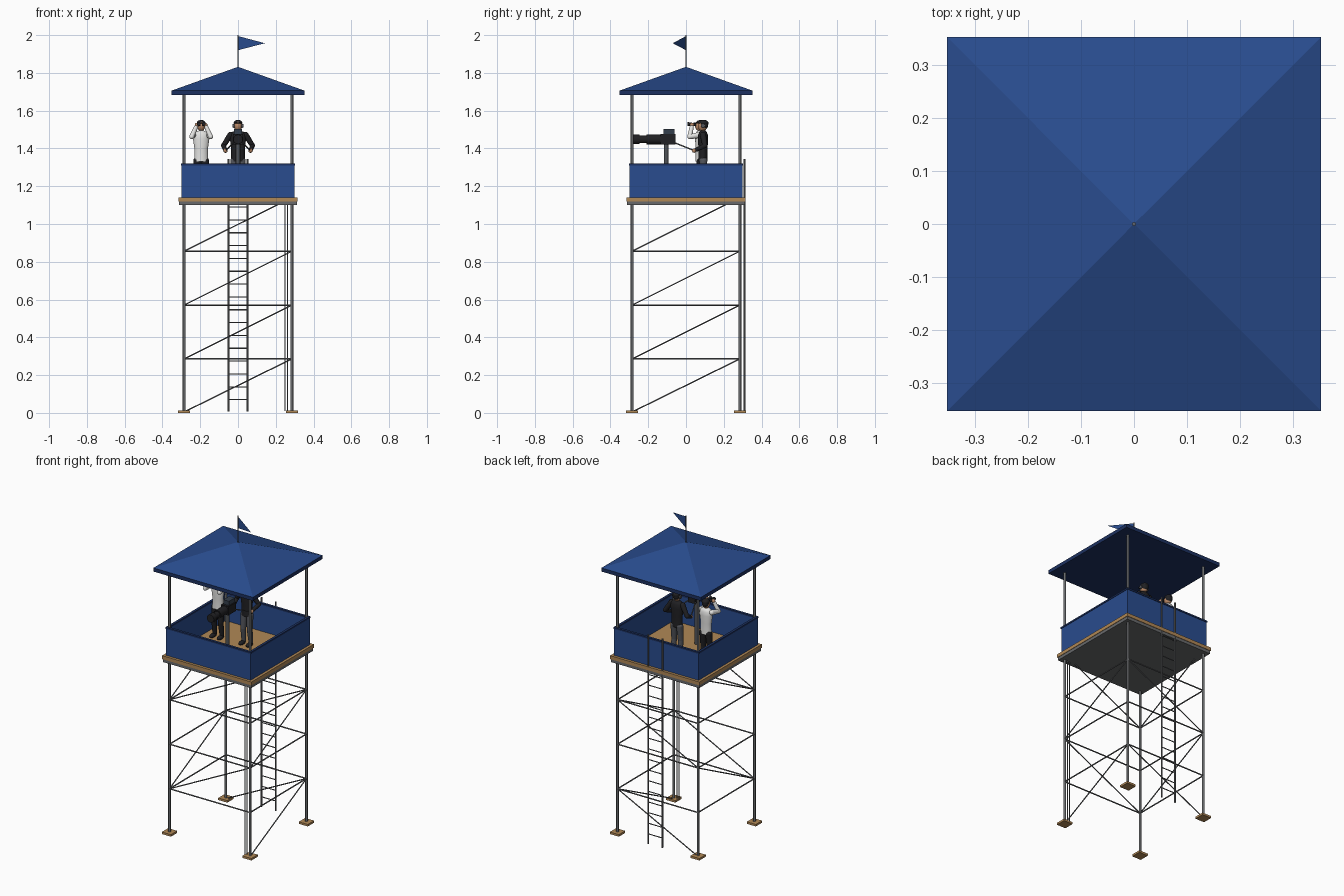
import bpy, bmesh, math
from mathutils import Vector, Matrix

if "Cube" in bpy.data.objects:
    bpy.data.objects.remove(bpy.data.objects["Cube"])


def material(name, srgb):
    m = bpy.data.materials.new(name)
    lin = [((c / 255 + 0.055) / 1.055) ** 2.4 if c > 10 else c / 255 / 12.92 for c in srgb]
    m.diffuse_color = (*lin, 1)
    m.use_nodes = True
    m.node_tree.nodes["Principled BSDF"].inputs["Base Color"].default_value = m.diffuse_color
    return m


BLUE = material("blue_panel", (41, 76, 142))
NAVY = material("navy_trim", (28, 48, 96))
WOOD = material("wood", (176, 136, 86))
STEEL = material("steel", (104, 106, 108))
DARK = material("dark_steel", (80, 83, 87))
BLACK = material("black", (32, 32, 35))
WHITE = material("white_cloth", (228, 228, 226))
SKIN = material("skin", (190, 140, 105))
GREY = material("grey_cloth", (84, 86, 92))
SLATE = material("slate_device", (52, 62, 76))


# shape helpers: each adds a primitive to a bmesh
def box(bm, lo, hi):
    lo, hi = Vector(lo), Vector(hi)
    mat = Matrix.Translation((lo + hi) / 2) @ Matrix.Diagonal((*(hi - lo), 1))
    bmesh.ops.create_cube(bm, size=1, matrix=mat)


def tube(bm, a, b, r1, r2=None, seg=20):
    a, b = Vector(a), Vector(b)
    d = b - a
    mat = Matrix.Translation((a + b) / 2) @ d.to_track_quat('Z', 'Y').to_matrix().to_4x4()
    bmesh.ops.create_cone(bm, cap_ends=True, segments=seg, radius1=r1,
                          radius2=r1 if r2 is None else r2, depth=d.length, matrix=mat)


def ball(bm, c, r):
    r = r if isinstance(r, tuple) else (r, r, r)
    mat = Matrix.Translation(c) @ Matrix.Diagonal((*r, 1))
    bmesh.ops.create_uvsphere(bm, u_segments=20, v_segments=12, radius=1, matrix=mat)


def limb(bm, pts, radii):
    for i in range(len(pts) - 1):
        tube(bm, pts[i], pts[i + 1], radii[i], radii[i + 1])
    for p, r in zip(pts, radii):
        ball(bm, p, r)


def loft(bm, x, y, rings):
    """Stack of ellipses (z, half width, half depth), capped."""
    n, rows = 20, []
    for z, rx, ry in rings:
        rows.append([bm.verts.new((x + rx * math.cos(k * math.tau / n), y + ry * math.sin(k * math.tau / n), z))
                     for k in range(n)])
    for a, b in zip(rows, rows[1:]):
        for k in range(n):
            bm.faces.new((a[k], a[(k + 1) % n], b[(k + 1) % n], b[k]))
    bm.faces.new(rows[0][::-1])
    bm.faces.new(rows[-1])


def part(name, mat, *calls):
    bm = bmesh.new()
    for fn, *args in calls:
        fn(bm, *args)
    me = bpy.data.meshes.new(name)
    bm.to_mesh(me)
    bm.free()
    me.materials.append(mat)
    ob = bpy.data.objects.new(name, me)
    bpy.context.collection.objects.link(ob)
    return ob


L = 0.285
corners = [(sx * L, sy * L) for sx in (-1, 1) for sy in (-1, 1)]

# legs and foot plates
part("foot_plates", WOOD, *[(box, (x - .032, y - .032, 0), (x + .032, y + .032, .013)) for x, y in corners])
part("corner_posts", STEEL, *[(tube, (x, y, .01), (x, y, 1.69), .0075) for x, y in corners])

# horizontal braces on all sides; diagonals alternate between back/right and front/left
levels = [0.005, .286, .571, .856, 1.14]
braces = []
for s in (-L, L):
    for z in levels[1:4]:
        braces += [(tube, (-L, s, z), (L, s, z), .004), (tube, (s, -L, z), (s, L, z), .004)]
for i, (z0, z1) in enumerate(zip(levels, levels[1:])):
    s = L if i % 2 == 0 else -L
    braces += [(tube, (-L, s, z0), (L, s, z1), .0035), (tube, (s, -L, z0), (s, L, z1), .0035)]
part("braces", STEEL, *braces)

# cables running down beside the front right leg
part("cables", STEEL, *[(tube, (x, -L, .01), (x, -L, 1.11), .0025) for x in (.25, .263)])

# ladder
part("ladder_rails", STEEL, *[(tube, (x, .31, .008), (x, .31, 1.345), .005) for x in (-.05, .05)])
part("ladder_rungs", STEEL, *[(tube, (-.05, .31, .07 + .068 * i), (.05, .31, .07 + .068 * i), .003)
                              for i in range(16)])

# platform
part("platform_frame", STEEL, (box, (-.313, -.313, 1.10), (.313, .313, 1.119)))
part("platform_floor", WOOD, (box, (-.316, -.316, 1.119), (.316, .316, 1.141)))


# parapet walls with a cap
def ring(o, t, z0, z1):
    return [(box, (-o, -o, z0), (o, -o + t, z1)), (box, (-o, o - t, z0), (o, o, z1)),
            (box, (-o, -o + t, z0), (-o + t, o - t, z1)), (box, (o - t, -o + t, z0), (o, o - t, z1))]


part("parapet_walls", BLUE, *ring(.299, .010, 1.14, 1.311))
part("parapet_cap", NAVY, *ring(.302, .016, 1.311, 1.321))


# roof
def pyramid(bm, half, z0, z1):
    base = [bm.verts.new((x * half, y * half, z0)) for x, y in ((-1, -1), (1, -1), (1, 1), (-1, 1))]
    top = bm.verts.new((0, 0, z1))
    bm.faces.new(base[::-1])
    for i in range(4):
        bm.faces.new((base[i], base[(i + 1) % 4], top))


part("roof_eaves", NAVY, (box, (-.352, -.352, 1.683), (.352, .352, 1.706)))
part("roof_pyramid", BLUE, (pyramid, .352, 1.706, 1.832))

# flag
part("flag_pole", STEEL, (tube, (0, 0, 1.82), (0, 0, 2.0), .0035))


def pennant(bm):
    bm.faces.new([bm.verts.new(p) for p in ((0, 0, 1.995), (0, 0, 1.92), (.142, -.07, 1.957))])


part("flag", BLUE, (pennant,))

# camera on a pedestal, with long lens and steering bars
CZ = 1.448
part("camera_pedestal", DARK, (tube, (0, -.105, 1.14), (0, -.105, 1.42), .012))
part("camera_body", BLACK, (box, (-.026, -.135, 1.42), (.026, -.055, 1.476)))
part("camera_viewfinder", SLATE, (box, (-.02, -.12, 1.476), (.02, -.06, 1.503)))
part("camera_lens", BLACK, (tube, (0, -.21, CZ), (0, -.13, CZ), .026),
     (tube, (0, -.255, CZ), (0, -.2, CZ), .02), (tube, (0, -.28, CZ), (0, -.245, CZ), .025))
part("steering_bars", DARK, *[(tube, (s * .025, -.06, 1.43), (s * .066, .045, 1.388), .0035) for s in (-1, 1)])


# people
def person(name, x, y, shirt, trousers, elbow, hand, sleeve_end):
    P = lambda dx, dy, z: (x + dx, y + dy, z)
    part(name + "_legs", trousers, *[(limb, [P(s * .02, .002, 1.335), P(s * .023, -.004, 1.245), P(s * .025, .004, 1.16)],
                                      [.021, .017, .013]) for s in (-1, 1)])
    part(name + "_shoes", BLACK, *[(ball, P(s * .026, -.012, 1.152), (.015, .03, .013)) for s in (-1, 1)])
    part(name + "_torso", shirt, (loft, x, y, [(1.33, .037, .025), (1.36, .036, .024), (1.40, .036, .024),
                                               (1.45, .043, .027), (1.475, .042, .025), (1.488, .03, .019),
                                               (1.494, .013, .012)]))
    arms, hands = [], []
    for s in (-1, 1):
        sh = Vector(P(s * .04, 0, 1.472))
        el = Vector(P(s * elbow[0], elbow[1], elbow[2]))
        ha = Vector(P(s * hand[0], hand[1], hand[2]))
        cuff = el.lerp(ha, sleeve_end)
        arms.append((limb, [sh, el, cuff], [.016, .013, .011]))
        hands += [(limb, [cuff, ha], [.009, .008]), (ball, ha, .011)]
    part(name + "_arms", shirt, *arms)
    part(name + "_hands", SKIN, *hands)
    part(name + "_head", SKIN, (tube, P(0, 0, 1.475), P(0, 0, 1.51), .012), (ball, P(0, -.002, 1.52), (.021, .025, .029)))
    part(name + "_cap", BLACK, (ball, P(0, .004, 1.535), (.023, .025, .016)), (ball, P(0, .008, 1.525), (.0215, .02, .024)),
         (ball, P(0, -.026, 1.534), (.018, .014, .003)))


person("operator", 0, .09, BLACK, GREY, (.077, .01, 1.415), (.066, -.047, 1.388), .75)
part("operator_headset", GREY, *[(tube, (s * .019, .09, 1.52), (s * .028, .09, 1.52), .011, .01) for s in (-1, 1)])
person("observer", -.195, .075, WHITE, BLACK, (.05, -.055, 1.462), (.022, -.043, 1.525), .8)
part("binoculars", BLACK, *[(tube, (-.195 + s * .011, .052, 1.525), (-.195 + s * .013, .008, 1.53), .007, .010)
                            for s in (-1, 1)])

# smooth round parts with hard edges kept; the roof stays faceted
for ob in bpy.context.collection.objects:
    ob.select_set(not ob.name.startswith(("roof", "flag")) or ob.name == "flag_pole")
bpy.context.view_layer.objects.active = bpy.data.objects["corner_posts"]
bpy.ops.object.shade_smooth_by_angle(angle=math.radians(40))
